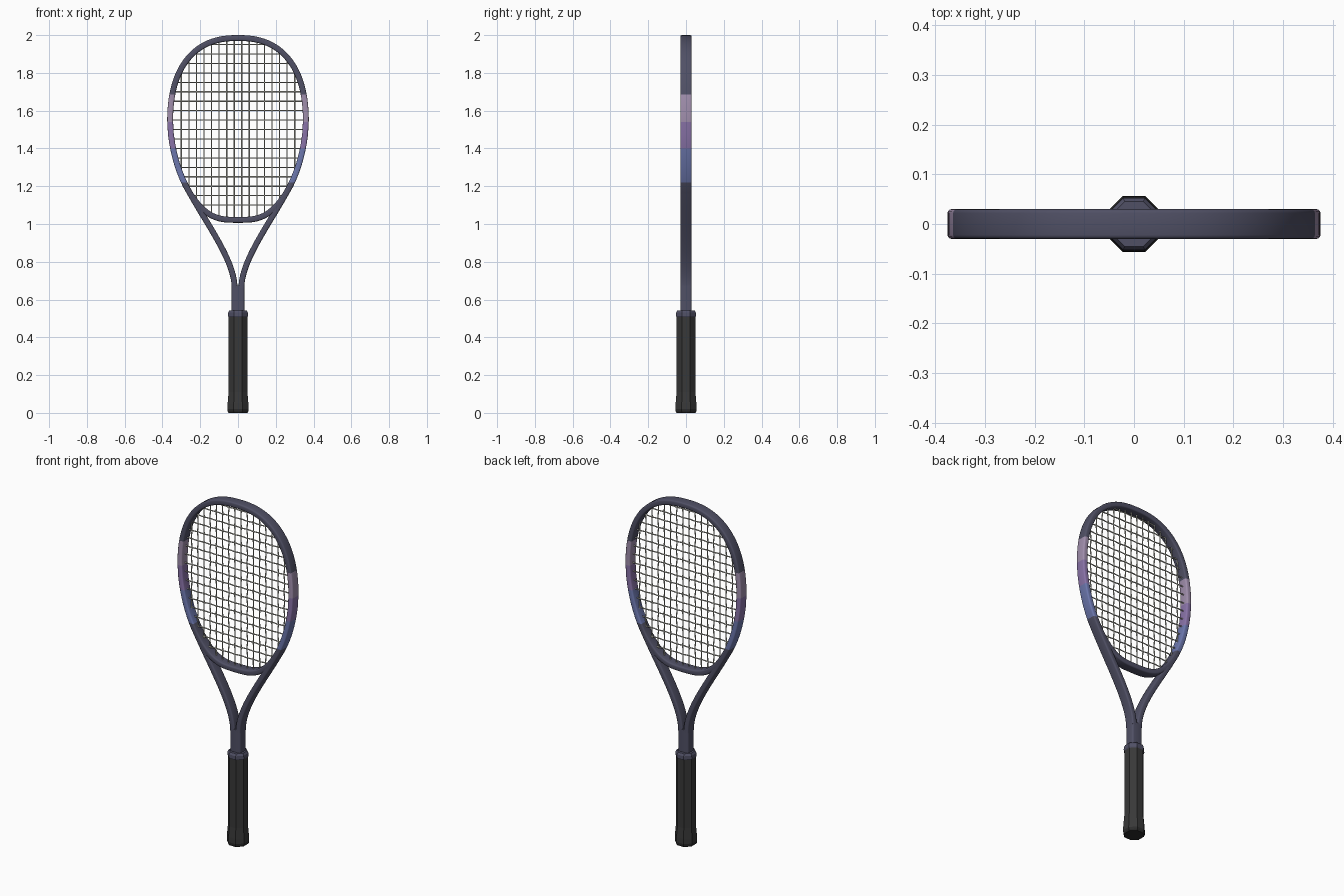
import bpy, bmesh, math
from mathutils import Vector, geometry

cube = bpy.data.objects.get("Cube")
if cube:
    bpy.data.objects.remove(cube)


def material(name, rgb):
    m = bpy.data.materials.new(name)
    m.use_nodes = True
    m.diffuse_color = (*rgb, 1)
    m.node_tree.nodes["Principled BSDF"].inputs["Base Color"].default_value = (*rgb, 1)
    return m


SLATE = material("slate frame", (0.08, 0.08, 0.13))
MAUVE = material("pale mauve", (0.35, 0.27, 0.41))
PURPLE = material("soft purple", (0.25, 0.17, 0.39))
BLUE = material("dusk blue", (0.15, 0.185, 0.42))
GRIP = material("charcoal grip", (0.04, 0.04, 0.04))
CAP = material("black cap", (0.025, 0.025, 0.025))
STRING = material("cream string", (0.6, 0.6, 0.53))


def finish(name, bm, mats, smooth=True):
    bmesh.ops.recalc_face_normals(bm, faces=bm.faces)
    me = bpy.data.meshes.new(name)
    bm.to_mesh(me)
    bm.free()
    ob = bpy.data.objects.new(name, me)
    bpy.context.collection.objects.link(ob)
    for m in mats:
        me.materials.append(m)
    if smooth:
        bpy.ops.object.select_all(action='DESELECT')
        bpy.context.view_layer.objects.active = ob
        ob.select_set(True)
        bpy.ops.object.shade_smooth_by_angle(angle=math.radians(50))


def bridge(bm, rings, closed):
    """Skin a list of vertex rings, capping the ends of an open one."""
    n = len(rings[0])
    pairs = list(zip(rings, rings[1:])) + ([(rings[-1], rings[0])] if closed else [])
    for a, b in pairs:
        for i in range(n):
            j = (i + 1) % n
            bm.faces.new((a[i], a[j], b[j], b[i]))
    if not closed:
        bm.faces.new(rings[0])
        bm.faces.new(rings[-1])


def rounded_section(w, d, r, steps=3):
    """Rounded rectangle: w across the path, d in depth."""
    pts = []
    for k, (sx, sy) in enumerate(((1, 1), (-1, 1), (-1, -1), (1, -1))):
        for s in range(steps + 1):
            a = math.pi / 2 * (k + s / steps)
            pts.append((sx * (w / 2 - r) + r * math.cos(a), sy * (d / 2 - r) + r * math.sin(a)))
    return pts


def sweep(path, section, closed=False):
    """Sweep a section along a path of (x, z) points."""
    bm = bmesh.new()
    rings, n = [], len(path)
    for i, p in enumerate(path):
        a = path[(i - 1) % n] if closed else path[max(i - 1, 0)]
        b = path[(i + 1) % n] if closed else path[min(i + 1, n - 1)]
        t = (Vector(b) - Vector(a)).normalized()
        rings.append([bm.verts.new((p[0] + t.y * u, v, p[1] - t.x * u)) for u, v in section])
    bridge(bm, rings, closed)
    return bm


# Head outline: squared oval above, tapering to a flatter bridge below
HALF_W, MID_Z = 0.3595, 1.53
UPPER = (0.4545, 2.4, 0.0)     # height, squareness, taper
LOWER = (-0.508, 3.3, 0.32)


def half_width(z):
    height, power, taper = UPPER if z > MID_Z else LOWER
    t = min(1, (z - MID_Z) / height)
    return HALF_W * (1 - t ** power) ** (1 / power) * (1 - taper * t ** 1.5)


def head_point(a):
    height, power, _ = UPPER if math.sin(a) > 0 else LOWER
    z = MID_Z + height * abs(math.sin(a)) ** (2 / power)
    return (math.copysign(half_width(z), math.cos(a)), z)


def edge_height(x, height):
    """Height where the outline narrows to x, found by halving."""
    near, far = 0.0, 1.0
    for _ in range(30):
        mid = (near + far) / 2
        if half_width(MID_Z + height * mid) > abs(x):
            near = mid
        else:
            far = mid
    return MID_Z + height * near


# Hoop with crisp colour bands on both sides
bm = sweep([head_point(2 * math.pi * (i + 0.5) / 128) for i in range(128)],
           rounded_section(0.031, 0.06, 0.008), True)
bands = [(1.22, 1.40, 3), (1.40, 1.54, 2), (1.54, 1.685, 1)]
for z in (1.22, 1.40, 1.54, 1.685):
    bmesh.ops.bisect_plane(bm, geom=bm.verts[:] + bm.edges[:] + bm.faces[:], dist=1e-5,
                           plane_co=(0, 0, z), plane_no=(0, 0, 1))
for f in bm.faces:
    z = f.calc_center_median().z
    for low, high, index in bands:
        if low < z < high:
            f.material_index = index
finish("head_hoop", bm, [SLATE, MAUVE, PURPLE, BLUE])

# Throat arms curving from the hoop into the shaft
for side, name in ((1, "left_throat_arm"), (-1, "right_throat_arm")):
    ctrl = [Vector((side * x, z)) for x, z in
            ((half_width(1.205), 1.205), (0.165, 0.995), (0.018, 0.81), (0.018, 0.66))]
    path = geometry.interpolate_bezier(*ctrl, 28)
    finish(name, sweep([(p.x, p.y) for p in path], rounded_section(0.031, 0.06, 0.008)), [SLATE])

# Shaft
finish("shaft", sweep([(0, 0.5), (0, 0.675)], rounded_section(0.068, 0.06, 0.01)), [SLATE])


def octagon_loft(name, profile, mats, rule=lambda z: 0):
    """Eight-sided handle part from (height, half width) pairs."""
    bm = bmesh.new()
    rings = []
    for z, apothem in profile:
        r = apothem / math.cos(math.pi / 8)
        rings.append([bm.verts.new((r * math.cos(a), r * math.sin(a), z))
                      for a in (math.pi / 8 + k * math.pi / 4 for k in range(8))])
    bridge(bm, rings, False)
    for f in bm.faces:
        f.material_index = rule(f.calc_center_median().z)
    finish(name, bm, mats, smooth=False)


# Handle: flared butt with black cap, grip and collar
octagon_loft("grip", [(0, 0.05), (0.008, 0.055), (0.02, 0.056), (0.05, 0.055),
                      (0.11, 0.05), (0.512, 0.05)],
             [GRIP, CAP], lambda z: 1 if z < 0.02 else 0)
octagon_loft("collar", [(0.508, 0.05), (0.514, 0.053), (0.532, 0.052), (0.543, 0.045)], [SLATE])


# Woven strings
MAINS = [-0.30 + 0.04 * i for i in range(16)]
CROSSES = [1.10 + 0.05 * i for i in range(18)]


def string_bed(name, lines):
    cu = bpy.data.curves.new(name, 'CURVE')
    cu.dimensions = '3D'
    cu.bevel_depth = 0.0033
    cu.bevel_resolution = 1
    for pts in lines:
        sp = cu.splines.new('POLY')
        sp.points.add(len(pts) - 1)
        sp.use_smooth = True
        for q, p in zip(sp.points, pts):
            q.co = (*p, 1)
    cu.materials.append(STRING)
    bpy.context.collection.objects.link(bpy.data.objects.new(name, cu))


def weave(i, j):
    return 0.0022 if (i + j) % 2 else -0.0022


mains, crosses = [], []
for i, x in enumerate(MAINS):
    low, high = edge_height(x, LOWER[0]), edge_height(x, UPPER[0])
    mains.append([(x, 0, low)] + [(x, weave(i, j), z) for j, z in enumerate(CROSSES)
                                  if low < z < high] + [(x, 0, high)])
for j, z in enumerate(CROSSES):
    w = half_width(z)
    crosses.append([(-w, 0, z)] + [(x, -weave(i, j), z) for i, x in enumerate(MAINS)
                                   if abs(x) < w] + [(w, 0, z)])
string_bed("main_strings", mains)
string_bed("cross_strings", crosses)
